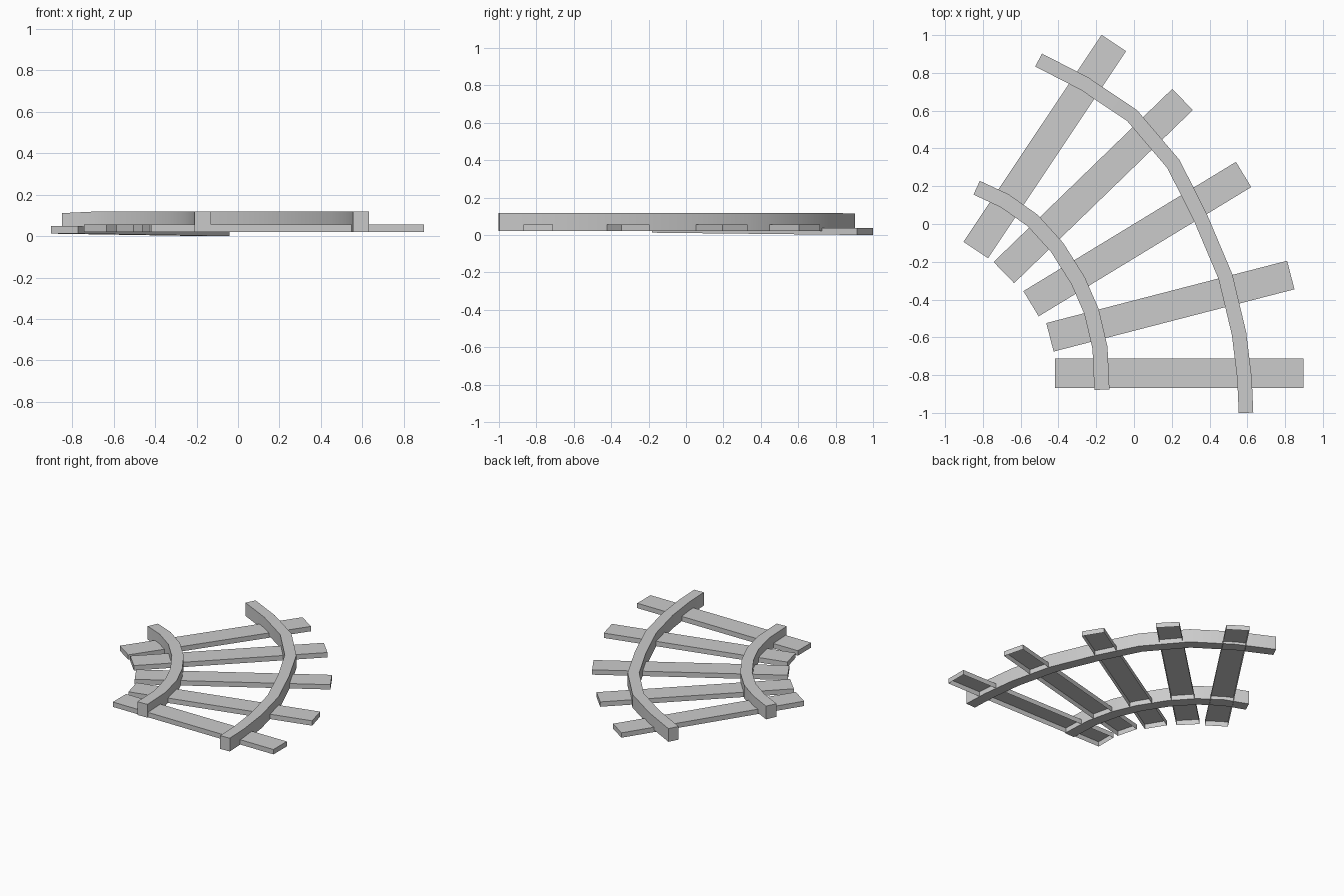
import bpy, bmesh
from math import radians, sin, cos
from mathutils import Vector

if "Cube" in bpy.data.objects:
    bpy.data.objects.remove(bpy.data.objects["Cube"])


def make_object(name, bm):
    mesh = bpy.data.meshes.new(name)
    bmesh.ops.recalc_face_normals(bm, faces=bm.faces)
    bm.to_mesh(mesh)
    bm.free()
    ob = bpy.data.objects.new(name, mesh)
    bpy.context.collection.objects.link(ob)
    return ob


def tie(name, x, y, angle, z_inner=0.02, z_outer=0.02):
    # Shallow plank shell with an open underside
    length, width, thick = 1.317, 0.156, 0.036
    bm = bmesh.new()
    a = radians(angle)
    along, across = Vector((cos(a), sin(a), 0)), Vector((-sin(a), cos(a), 0))
    low, high = [], []
    for s, t in ((-1, -1), (1, -1), (1, 1), (-1, 1)):
        p = Vector((x, y, z_inner if s < 0 else z_outer))
        p += along * s * length / 2 + across * t * width / 2
        low.append(bm.verts.new(p))
        high.append(bm.verts.new(p + Vector((0, 0, thick))))
    bm.faces.new(high)
    for i in range(4):
        j = (i + 1) % 4
        bm.faces.new((low[i], low[j], high[j], high[i]))
    bm.normal_update()
    mesh = bpy.data.meshes.new(name)
    bm.to_mesh(mesh)
    bm.free()
    ob = bpy.data.objects.new(name, mesh)
    bpy.context.collection.objects.link(ob)


def rail(name, path, width, end_drop):
    # Rectangular section swept along a mitred path
    bm = bmesh.new()
    pts = [Vector(p) for p in path]
    rings = []
    for i, p in enumerate(pts):
        d0 = (p - pts[i - 1]).normalized() if i else (pts[1] - p).normalized()
        d1 = (pts[i + 1] - p).normalized() if i < len(pts) - 1 else d0
        t = (d0 + d1).normalized()
        n = Vector((-t.y, t.x)) * (width / 2 / t.dot(d0))
        drop = end_drop if i == len(pts) - 1 else 0
        rings.append([bm.verts.new((p.x + s * n.x, p.y + s * n.y, z - drop))
                      for s, z in ((-1, 0.02), (1, 0.02), (1, 0.118), (-1, 0.118))])
    for a, b in zip(rings, rings[1:]):
        for i in range(4):
            j = (i + 1) % 4
            bm.faces.new((a[i], a[j], b[j], b[i]))
    bm.faces.new(rings[0])
    bm.faces.new(rings[-1])
    ob = make_object(name, bm)
    bpy.ops.object.select_all(action='DESELECT')
    ob.select_set(True)
    bpy.context.view_layer.objects.active = ob
    bpy.ops.object.shade_smooth_by_angle(angle=radians(30))


# Five ties fanned around the bend; the last one dips a little
tie("tie_1", 0.24, -0.79, 0)
tie("tie_2", 0.1925, -0.435, 14.5)
tie("tie_3", 0.0175, -0.08, 31.3)
tie("tie_4", -0.216, 0.201, 44.1)
tie("tie_5", -0.4725, 0.41, 56.3, 0.012, 0.0)

# Two curved rails
rail("inner_rail", [(-.17, -.877), (-.18, -.655), (-.225, -.463), (-.296, -.30),
                    (-.407, -.124), (-.537, .019), (-.683, .122), (-.833, .192)],
     0.08, 0.007)
rail("outer_rail", [(.593, -1), (.585, -.817), (.556, -.58), (.484, -.278),
                    (.352, .034), (.209, .317), (-.01, .574), (-.262, .743),
                    (-.505, .868)],
     0.077, 0.004)
